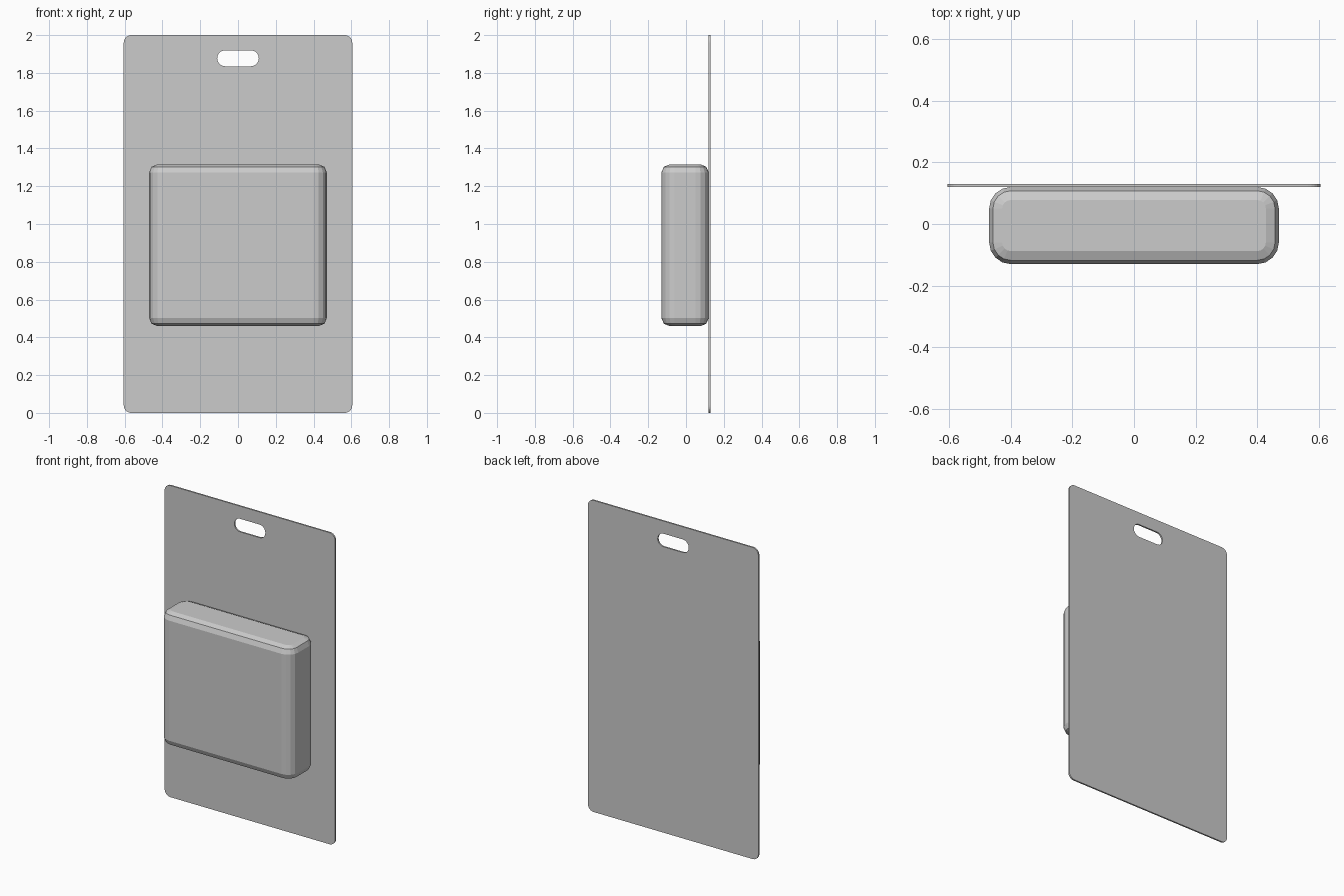
import bpy, bmesh
from math import sin, cos, pi

cube = bpy.data.objects.get("Cube")
if cube:
    bpy.data.objects.remove(cube, do_unlink=True)

grey = bpy.data.materials.new("light_grey")
grey.use_nodes = True
colour = (0.6, 0.6, 0.6, 1)
grey.diffuse_color = colour
grey.node_tree.nodes["Principled BSDF"].inputs["Base Color"].default_value = colour


def rounded_rect(half_w, half_h, radius, segments):
    """Counter-clockwise outline of a rectangle with round corners."""
    points = []
    for i, (sx, sy) in enumerate([(1, 1), (-1, 1), (-1, -1), (1, -1)]):
        for s in range(segments + 1):
            a = (i + s / segments) * pi / 2
            points.append((sx * (half_w - radius) + radius * cos(a),
                           sy * (half_h - radius) + radius * sin(a)))
    return points


def link_mesh(name, bm):
    bmesh.ops.recalc_face_normals(bm, faces=bm.faces)
    mesh = bpy.data.meshes.new(name)
    bm.to_mesh(mesh)
    bm.free()
    mesh.materials.append(grey)
    obj = bpy.data.objects.new(name, mesh)
    bpy.context.collection.objects.link(obj)
    return obj


def bridge(bm, a, b):
    for i in range(len(a)):
        j = (i + 1) % len(a)
        bm.faces.new((a[i], a[j], b[j], b[i]))


# Backing card with a hanging slot
bm = bmesh.new()
outlines = [(rounded_rect(0.605, 1.0, 0.04, 6), 1.0),
            (rounded_rect(0.11, 0.042, 0.0415, 8), 1.877)]
layers = []
for y in (0.12, 0.13):
    loops, edges = [], []
    for points, z in outlines:
        loop = [bm.verts.new((px, y, z + pz)) for px, pz in points]
        edges += [bm.edges.new((loop[i - 1], loop[i])) for i in range(len(loop))]
        loops.append(loop)
    bmesh.ops.triangle_fill(bm, edges=edges, use_beauty=True)
    layers.append(loops)
for front, back in zip(*layers):
    bridge(bm, front, back)
link_mesh("backing_card", bm)

# Blister box with softened top and bottom rims
bm = bmesh.new()
bottom, top, rim = 0.46, 1.315, 0.042
steps = [(rim * (1 - sin(a)), rim * (1 - cos(a))) for a in (0, pi / 4, pi / 2)]
levels = [(inset, bottom + rise) for inset, rise in steps]
levels += [(inset, top - rise) for inset, rise in reversed(steps)]
rings = []
for inset, z in levels:
    points = rounded_rect(0.47 - inset, 0.125 - inset, 0.07 - inset, 4)
    rings.append([bm.verts.new((x, y - 0.005, z)) for x, y in points])
for lower, upper in zip(rings, rings[1:]):
    bridge(bm, lower, upper)
bm.faces.new(rings[0])
bm.faces.new(rings[-1])
link_mesh("blister_box", bm)
